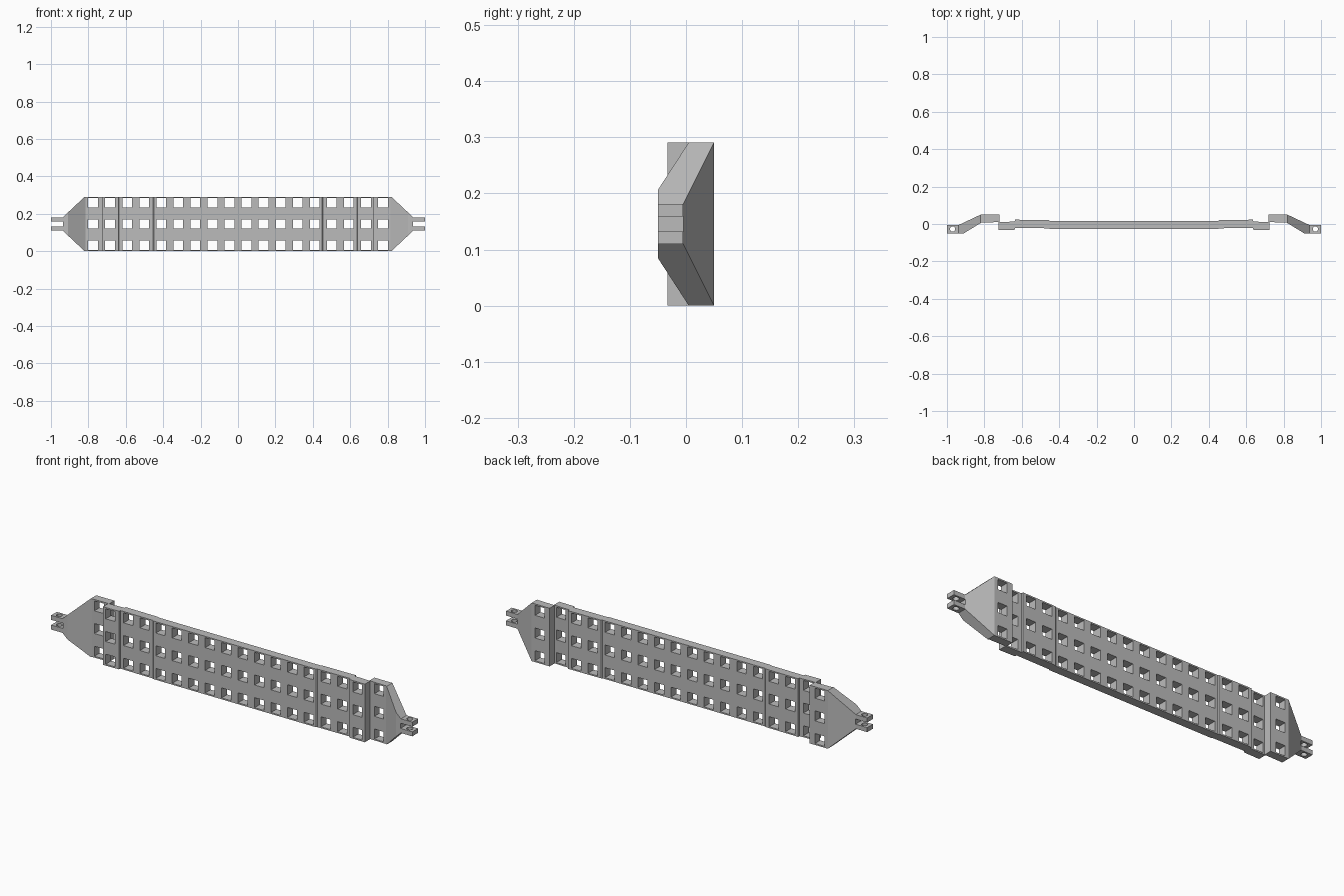
import bpy, bmesh, math
from mathutils import Vector, Matrix

if "Cube" in bpy.data.objects:
    bpy.data.objects.remove(bpy.data.objects["Cube"], do_unlink=True)

HEIGHT = 0.291
PITCH = 0.0912
ROWS = (0.032, 0.1455, 0.259)

metal = bpy.data.materials.new("plain grey")
metal.use_nodes = True
grey = (0.5, 0.5, 0.5, 1)
metal.diffuse_color = grey
metal.node_tree.nodes["Principled BSDF"].inputs["Base Color"].default_value = grey


def make_object(name, bm):
    bmesh.ops.recalc_face_normals(bm, faces=bm.faces)
    mesh = bpy.data.meshes.new(name)
    bm.to_mesh(mesh)
    bm.free()
    mesh.materials.append(metal)
    obj = bpy.data.objects.new(name, mesh)
    bpy.context.collection.objects.link(obj)
    return obj


def prism(points):
    """Plan outline in x, y raised to the full height."""
    bm = bmesh.new()
    face = bm.faces.new([bm.verts.new((x, y, 0)) for x, y in points])
    top = bmesh.ops.extrude_face_region(bm, geom=[face])["geom"]
    verts = [v for v in top if isinstance(v, bmesh.types.BMVert)]
    bmesh.ops.translate(bm, verts=verts, vec=(0, 0, HEIGHT))
    return bm


def add_box(bm, centre, size):
    bmesh.ops.create_cube(bm, size=1, matrix=Matrix.LocRotScale(
        Vector(centre), None, Vector(size)))


def add_square_holes(bm, columns):
    for x in columns:
        for z in ROWS:
            add_box(bm, (x, 0, z), (0.052, 0.3, 0.05))


def cut(obj, bm):
    """Subtract the cutter shapes and bake the result."""
    cutter = make_object(obj.name + "_cutter", bm)
    cutter.hide_render = True
    mod = obj.modifiers.new("cut", "BOOLEAN")
    mod.operation = "DIFFERENCE"
    mod.solver = "EXACT"
    mod.object = cutter
    graph = bpy.context.evaluated_depsgraph_get()
    baked = bpy.data.meshes.new_from_object(obj.evaluated_get(graph))
    obj.modifiers.clear()
    obj.data = baked
    bpy.data.objects.remove(cutter, do_unlink=True)


# Long perforated plate with slightly stepped ends
back = [(0.45, 0.017), (0.455, 0.021), (0.637, 0.023), (0.638, 0.013), (0.725, 0.010)]
front = [(0.725, -0.033), (0.638, -0.031), (0.637, -0.021), (0.455, -0.023), (0.45, -0.027)]
half = back + front
plate = make_object("perforated_plate", prism(half + [(-x, y) for x, y in reversed(half)]))
cutters = bmesh.new()
add_square_holes(cutters, [(i - 7.5) * PITCH for i in range(16)])
cut(plate, cutters)

# End fittings: flat tab, tapering bend and forked lug
profile = [(0.72, 0.01), (0.72, 0.05), (0.82, 0.05), (0.937, -0.005),
           (1.0, -0.005), (1.0, -0.05), (0.91, -0.05), (0.815, 0.008)]
for side, name in ((1, "left_end_fitting"), (-1, "right_end_fitting")):
    fitting = make_object(name, prism([(side * x, y) for x, y in profile]))
    cutters = bmesh.new()
    # Tapered corners above and below the lug
    for base, edge, lug in ((0, -0.05, 0.11), (HEIGHT, HEIGHT + 0.05, HEIGHT - 0.11)):
        outline = [(0.82, base), (0.937, lug), (1.1, lug), (1.1, edge), (0.82, edge)]
        face = cutters.faces.new([cutters.verts.new((side * x, -0.2, z)) for x, z in outline])
        geom = bmesh.ops.extrude_face_region(cutters, geom=[face])["geom"]
        bmesh.ops.translate(cutters, vec=(0, 0.4, 0),
                            verts=[v for v in geom if isinstance(v, bmesh.types.BMVert)])
    # Fork slot
    add_box(cutters, (side * 1.0, 0, HEIGHT / 2), (0.13, 0.3, 0.026))
    add_square_holes(cutters, [side * 8.5 * PITCH])
    cut(fitting, cutters)
    # Pin hole
    pin = bmesh.new()
    bmesh.ops.create_cone(pin, cap_ends=True, segments=16, radius1=0.014, radius2=0.014,
                          depth=1, matrix=Matrix.Translation((side * 0.97, -0.027, 0.15)))
    cut(fitting, pin)
